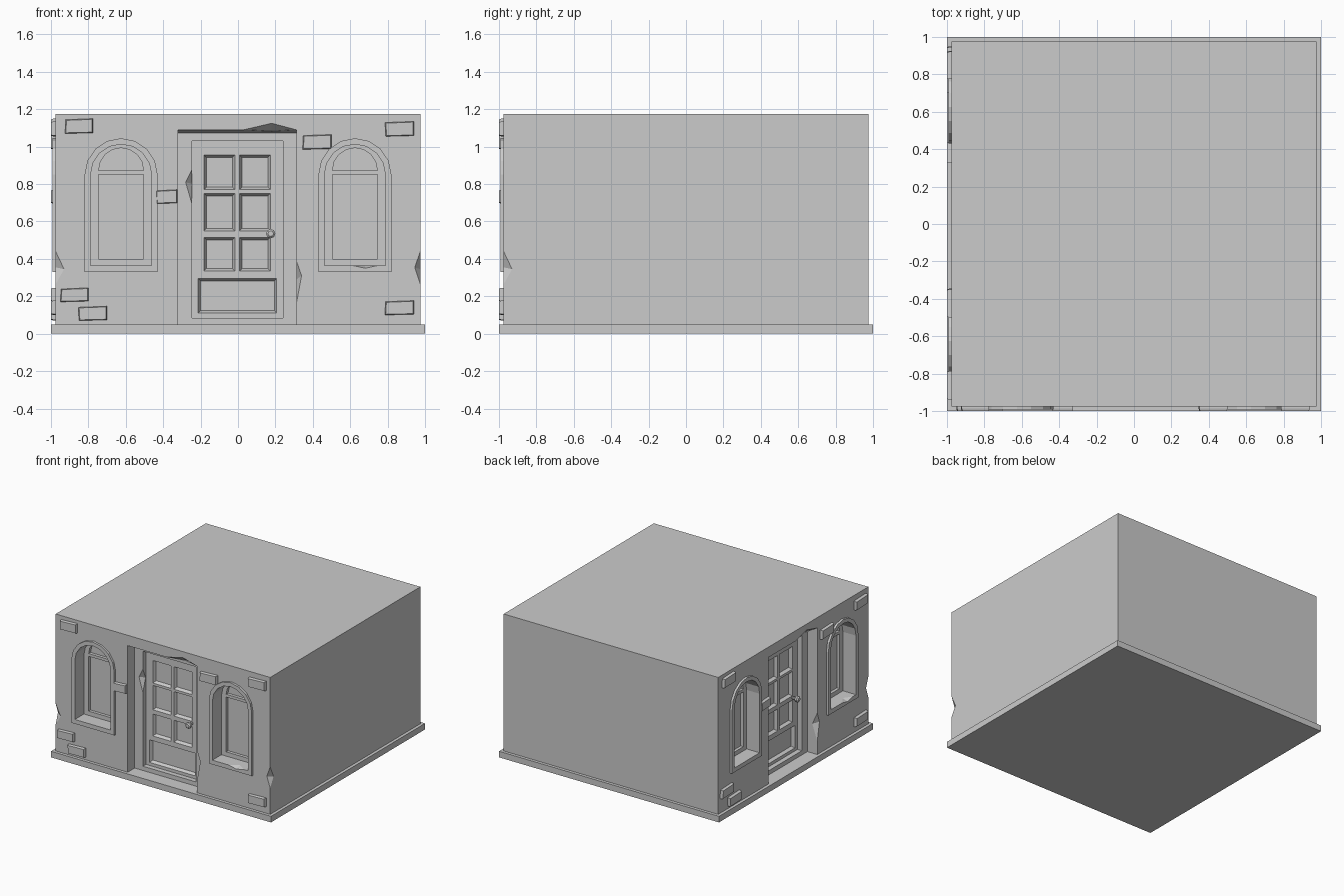
import bpy, bmesh
from math import pi, cos, sin
from mathutils import Matrix, Vector

if "Cube" in bpy.data.objects:
    bpy.data.objects.remove(bpy.data.objects["Cube"])

W = 0.975                                   # half width of the walls
# the same facade sits on the front and, turned, on the left side
SIDES = [Matrix.Identity(4), Matrix.Rotation(-pi / 2, 4, 'Z')]


def finish(bm, name):
    bmesh.ops.recalc_face_normals(bm, faces=bm.faces[:])
    me = bpy.data.meshes.new(name)
    bm.to_mesh(me)
    bm.free()
    ob = bpy.data.objects.new(name, me)
    bpy.context.collection.objects.link(ob)
    return ob


def box(name, x, z0, z1):
    bm = bmesh.new()
    bmesh.ops.create_cube(bm, size=1, matrix=Matrix.Translation((0, 0, (z0 + z1) / 2))
                          @ Matrix.Diagonal((2 * x, 2 * x, z1 - z0, 1)))
    return finish(bm, name)


def loft(bm, sections, m, closed=False):
    """Join (outline, depth) sections; depth is measured into the wall."""
    loops = [[bm.verts.new(m @ Vector((u, d - W, z))) for u, z in prof] for prof, d in sections]
    n = len(loops[0])
    pairs = list(zip(loops, loops[1:])) + ([(loops[-1], loops[0])] if closed else [])
    for a, b in pairs:
        for i in range(n):
            j = (i + 1) % n
            bm.faces.new((a[i], a[j], b[j], b[i]))
    if not closed:
        bm.faces.new(loops[0])
        bm.faces.new(loops[-1])


def rect(u0, u1, z0, z1, e=0):
    return [(u0 + e, z0 + e), (u1 - e, z0 + e), (u1 - e, z1 - e), (u0 + e, z1 - e)]


def arch(c, r, z0, zc, n=8):
    a = [(c + r * cos(pi * i / n), zc + r * sin(pi * i / n)) for i in range(n + 1)]
    return a + [(c - r, z0), (c + r, z0)]


def half_moon(c, r, zc, n=8):
    return [(c + r * cos(pi * i / n), zc + r * sin(pi * i / n)) for i in range(n + 1)]


def chip(bm, pts, m):
    vs = [bm.verts.new(m @ Vector((u, d - W, z))) for u, d, z in pts]
    bmesh.ops.convex_hull(bm, input=vs)


def cut(ob, cutter):
    mod = ob.modifiers.new("cut", 'BOOLEAN')
    mod.operation, mod.solver, mod.object = 'DIFFERENCE', 'EXACT', cutter
    bpy.context.view_layer.objects.active = ob
    bpy.ops.object.modifier_apply(modifier=mod.name)


WINDOWS = (-0.625, 0.625)
DOOR_D, SLAB_D, SASH_D = 0.09, 0.13, 0.10
PANELS = [(u, u + 0.165, z0, z1) for u in (-0.182, 0.008)
          for z0, z1 in ((0.77, 0.955), (0.55, 0.75), (0.335, 0.515))]
PANELS.append((-0.213, 0.207, 0.11, 0.295))
BRICKS = [(-0.925, -0.775, 1.07, 1.15), (-0.434, -0.325, 0.695, 0.77),
          (-0.95, -0.8, 0.17, 0.245), (-0.85, -0.7, 0.07, 0.147),
          (0.345, 0.50, 0.985, 1.065), (0.79, 0.94, 1.055, 1.135),
          (0.785, 0.94, 0.10, 0.177)]
CHIPS = [
    [(0.03, 0, 1.09), (0.312, 0, 1.09), (0.18, 0, 1.125), (0.18, 0.05, 1.085), (0.18, -0.03, 1.06)],
    [(0.312, 0, 0.39), (0.312, 0, 0.16), (0.34, 0, 0.31), (0.312, 0.045, 0.29), (0.29, -0.03, 0.29)],
    [(W, 0, 0.44), (W, 0, 0.265), (0.945, 0, 0.355), (W, 0.045, 0.345), (W + 0.04, -0.04, 0.35)],
    [(-0.245, 0.09, 0.88), (-0.245, 0.09, 0.69), (-0.28, 0.09, 0.81), (-0.245, 0.125, 0.8),
     (-0.22, 0.06, 0.8)],
    [(0.61, -0.018, 0.365), (0.75, -0.018, 0.365), (0.68, -0.018, 0.35), (0.68, 0.03, 0.365),
     (0.68, -0.04, 0.40)],
]

stages = [bmesh.new() for _ in range(4)]
frames, bricks, knobs = bmesh.new(), bmesh.new(), bmesh.new()
for m in SIDES:
    # openings: door recess with sloping lintel, and arched windows
    loft(stages[0], [(rect(-0.32, 0.312, 0, 1.1), -0.05), (rect(-0.32, 0.312, 0, 1.09), 0),
                     (rect(-0.32, 0.312, 0, 1.073), DOOR_D)], m)
    for c in WINDOWS:
        inner, outer = arch(c, 0.163, 0.365, 0.85), arch(c, 0.195, 0.33, 0.85)
        loft(stages[0], [(inner, -0.05), (inner, SASH_D)], m)
        # raised window surrounds
        loft(frames, [(outer, 0), (outer, -0.018), (inner, -0.018), (inner, 0)], m, closed=True)
        # panes sunk into the sash
        for p in (rect(c - 0.12, c + 0.12, 0.40, 0.85), half_moon(c, 0.12, 0.873)):
            loft(stages[2], [(p, SASH_D - 0.03), (p, SASH_D + 0.025)], m)
    # door slab behind its frame, with bevelled panels
    s = rect(-0.245, 0.24, 0.085, 1.03)
    loft(stages[1], [(s, 0.03), (s, SLAB_D)], m)
    for p in PANELS:
        loft(stages[2], [(rect(*p), SLAB_D - 0.03), (rect(*p), SLAB_D),
                         (rect(*p, 0.013), SLAB_D + 0.025)], m)
    for c in CHIPS:
        chip(stages[3], c, m)
    # exposed bricks
    for i, b in enumerate(BRICKS):
        u0, u1, z0, z1 = b
        s = 0.008 if i % 2 else -0.008
        base = [(u0, z0), (u1, z0 + abs(s) / 2), (u1, z1), (u0 - s / 2, z1 - 0.006)]
        cu, cz = (u0 + u1) / 2, (z0 + z1) / 2
        top = [(cu + (u - cu) * 0.94, cz + (z - cz) * 0.9) for u, z in base]
        loft(bricks, [(base, 0.01), (base, -0.012), (top, -0.024)], m)
    # door knob with a short stem
    for r, d, depth in ((0.012, SLAB_D - 0.015, 0.04), (0.025, SLAB_D - 0.045, 0.035)):
        prof = [(0.175 + r * cos(pi * i / 4), 0.535 + r * sin(pi * i / 4)) for i in range(8)]
        small = [(0.175 + (u - 0.175) * 0.6, 0.535 + (z - 0.535) * 0.6) for u, z in prof]
        loft(knobs, [(small, d - depth / 2), (prof, d - depth / 4),
                     (prof, d + depth / 4), (small, d + depth / 2)], m)

box("base_plate", 1.0, 0, 0.05)
walls = box("house_walls", W, 0.05, 1.175)
surrounds = finish(frames, "window_surrounds")
finish(bricks, "exposed_bricks")
finish(knobs, "door_knobs")

# carve the facade, then chip the edges
for i, bm in enumerate(stages):
    cutter = finish(bm, "cutter")
    cutter.hide_render = True
    cut(walls, cutter)
    if i == 3:
        cut(surrounds, cutter)
    bpy.data.objects.remove(cutter)
